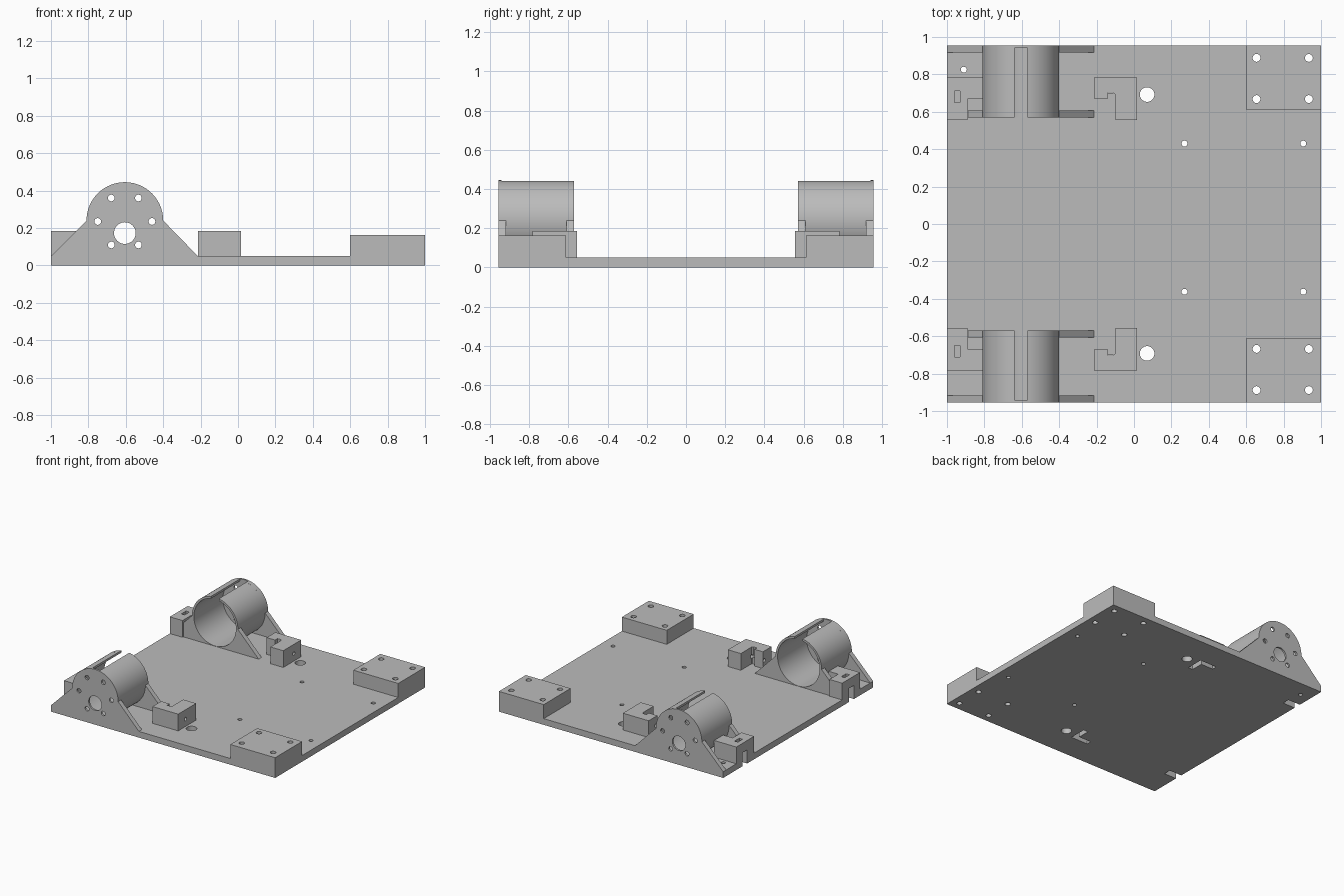
import bpy, bmesh, math
from mathutils import Vector

if "Cube" in bpy.data.objects:
    bpy.data.objects.remove(bpy.data.objects["Cube"], do_unlink=True)

grey = bpy.data.materials.new("light grey plastic")
grey.use_nodes = True
grey.diffuse_color = (0.5, 0.5, 0.5, 1)
grey.node_tree.nodes["Principled BSDF"].inputs["Base Color"].default_value = (0.5, 0.5, 0.5, 1)

parts = []
DEPTH = 0.955          # half depth of the plate
AX, AZ = -0.605, 0.24  # motor axis
R_OUT, R_IN = 0.205, 0.188


def prism(bm, pts, lo, hi, axis="z"):
    """Extrude a 2D outline along z, y or x."""
    place = {"z": lambda a, b, c: (a, b, c),
             "y": lambda a, b, c: (a, c, b),
             "x": lambda a, b, c: (c, a, b)}[axis]
    low = [bm.verts.new(place(a, b, lo)) for a, b in pts]
    high = [bm.verts.new(place(a, b, hi)) for a, b in pts]
    n = len(pts)
    faces = [bm.faces.new(low), bm.faces.new(high)]
    for i in range(n):
        j = (i + 1) % n
        faces.append(bm.faces.new((low[i], low[j], high[j], high[i])))
    bmesh.ops.recalc_face_normals(bm, faces=faces)


def arc(cx, cy, r, start=0, end=360, n=32):
    closed = end - start == 360
    steps = n if closed else n - 1
    angles = [math.radians(start + (end - start) * i / steps) for i in range(n)]
    return [(cx + r * math.cos(t), cy + r * math.sin(t)) for t in angles]


def rect(x0, x1, y0, y1):
    return [(x0, y0), (x1, y0), (x1, y1), (x0, y1)]


def solid(name, *prisms):
    bm = bmesh.new()
    for p in prisms:
        prism(bm, *p)
    mesh = bpy.data.meshes.new(name)
    bm.to_mesh(mesh)
    bm.free()
    obj = bpy.data.objects.new(name, mesh)
    bpy.context.collection.objects.link(obj)
    mesh.materials.append(grey)
    return obj


def cutter(name, *prisms):
    obj = solid(name, *prisms)
    obj.hide_render = True
    return obj


def finish(obj, cutters=(), mirror=True):
    """Cut, mirror front to back, and bake the modifiers."""
    for c in cutters:
        mod = obj.modifiers.new("cut", "BOOLEAN")
        mod.operation, mod.solver, mod.object = "DIFFERENCE", "EXACT", c
    if mirror:
        mod = obj.modifiers.new("mirror", "MIRROR")
        mod.use_axis = (False, True, False)
        mod.use_mirror_merge = False
    bpy.context.view_layer.update()
    graph = bpy.context.evaluated_depsgraph_get()
    baked = bpy.data.meshes.new_from_object(obj.evaluated_get(graph))
    obj.modifiers.clear()
    obj.data = baked
    parts.append(obj)


# Cutters: screw holes, belt channels and slots
corner_xy = [(x, y) for x in (0.655, 0.935) for y in (0.668, 0.888)]
corner_holes = cutter("corner_hole_cutter",
                      *[(arc(x, s * y, 0.021, n=20), -0.1, 0.3)
                        for x, y in corner_xy for s in (1, -1)])
small_xy = [(x, y) for x in (0.27, 0.905) for y in (0.43, -0.362)] + [(-0.91, 0.825)]
plate_holes = cutter("plate_hole_cutter",
                     *[(arc(x, y, 0.016, n=20), -0.1, 0.3) for x, y in small_xy],
                     *[(arc(0.07, s * 0.692, 0.039), -0.1, 0.3) for s in (1, -1)])
channel = [(-0.17, 0.74), (-0.02, 0.74), (-0.02, 0.6), (-0.06, 0.6), (-0.06, 0.7), (-0.17, 0.7)]
channels = cutter("channel_cutter",
                  *[([(x, s * y) for x, y in channel], -0.1, 0.1) for s in (1, -1)],
                  *[(rect(-1.1, -0.89, s * 0.68 - 0.03, s * 0.68 + 0.03), -0.1, 0.11)
                    for s in (1, -1)])

# Base plate
finish(solid("base_plate", (rect(-1, 1, -DEPTH, DEPTH), 0, 0.05)),
       [corner_holes, plate_holes, channels], mirror=False)

# Raised corner blocks
finish(solid("corner_blocks", (rect(0.6, 1, 0.612, DEPTH), 0.04, 0.163)), [corner_holes])

# Motor holders: gusseted outer wall, inner rib and slotted barrel
gusset = ([(-1, 0.03), (-1, 0.05)] + arc(AX, AZ, R_OUT, 180, 0, 40)
          + [(-0.215, 0.05), (-0.215, 0.03)])
bore = cutter("bore_cutter", (arc(AX, AZ, R_IN, n=64), 0.5, 0.94, "y"))
slot = cutter("slot_cutter", (rect(-0.64, -0.57, 0.35, 0.6), 0.5, 0.94, "y"))
bolt_ring = [(x, z) for x, z in arc(AX, AZ - 0.005, 0.145, n=6)]
face_holes = cutter("face_hole_cutter",
                    *[(arc(x, z, 0.018, n=20), 0.85, 1.1, "y") for x, z in bolt_ring],
                    (arc(AX, 0.173, 0.058), 0.85, 1.1, "y"))
motor_cuts = [bore, slot, face_holes]
finish(solid("motor_outer_wall", (gusset, 0.917, DEPTH, "y")), motor_cuts)
finish(solid("motor_inner_rib", (gusset, 0.57, 0.608, "y")), motor_cuts)
finish(solid("motor_barrel", (arc(AX, AZ, R_OUT, n=80), 0.571, 0.954, "y")), motor_cuts)

# Edge brackets with a nut slot in the top
nut_slot = cutter("nut_slot_cutter", (rect(-0.96, -0.93, 0.65, 0.71), 0.12, 0.3))
edge_outline = [(-1, 0.56), (-0.887, 0.56), (-0.887, 0.672), (-0.8, 0.672),
                (-0.8, 0.787), (-1, 0.787)]
finish(solid("edge_brackets", (edge_outline, 0.04, 0.185)), [channels, nut_slot])

# Inner brackets with a screw hole running through
screw = cutter("screw_cutter", (arc(0.69, 0.11, 0.014, n=16), -0.4, 0.2, "x"))
inner_outline = [(-0.215, 0.783), (0.015, 0.783), (0.015, 0.555), (-0.1, 0.555),
                 (-0.1, 0.69), (-0.11, 0.703), (-0.14, 0.703), (-0.14, 0.672), (-0.215, 0.672)]
finish(solid("inner_brackets", (inner_outline, 0.04, 0.185)), [channels, screw])

# Remove the cutters and shade the round walls smooth
for obj in [o for o in bpy.data.objects if o.name.endswith("_cutter")]:
    bpy.data.objects.remove(obj, do_unlink=True)
bpy.ops.object.select_all(action="DESELECT")
for obj in parts:
    obj.select_set(True)
bpy.context.view_layer.objects.active = parts[0]
bpy.ops.object.shade_smooth_by_angle(angle=math.radians(30))
